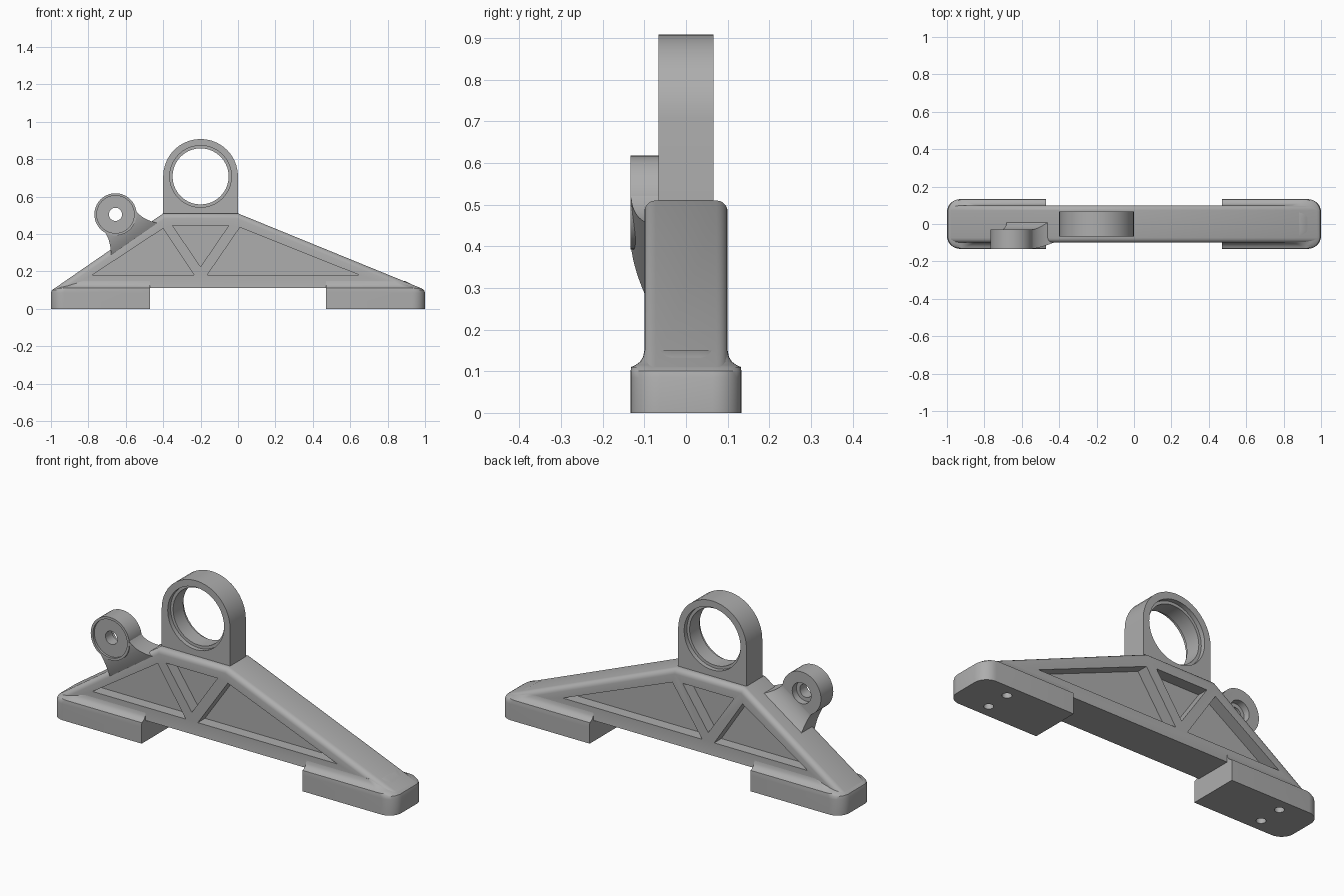
import bpy, bmesh, math
from mathutils import Vector

if "Cube" in bpy.data.objects:
    bpy.data.objects.remove(bpy.data.objects["Cube"])

grey = bpy.data.materials.new("plain grey")
grey.use_nodes = True
grey.diffuse_color = (0.42, 0.42, 0.42, 1)
grey.node_tree.nodes["Principled BSDF"].inputs["Base Color"].default_value = grey.diffuse_color


def loft(name, rings):
    """Closed solid through a stack of matching rings of points."""
    bm = bmesh.new()
    rows = [[bm.verts.new(p) for p in ring] for ring in rings]
    for a, b in zip(rows, rows[1:]):
        for i in range(len(a)):
            j = (i + 1) % len(a)
            bm.faces.new((a[i], a[j], b[j], b[i]))
    bm.faces.new(rows[0][::-1])
    bm.faces.new(rows[-1])
    bmesh.ops.recalc_face_normals(bm, faces=bm.faces)
    mesh = bpy.data.meshes.new(name)
    bm.to_mesh(mesh)
    bm.free()
    mesh.materials.append(grey)
    obj = bpy.data.objects.new(name, mesh)
    bpy.context.collection.objects.link(obj)
    return obj


def prism(name, outline, y0, y1):
    return loft(name, [[(x, y, z) for x, z in outline] for y in (y0, y1)])


def arc(cx, cz, r, start=0, end=360, n=40):
    count = n if end - start == 360 else n + 1
    angles = [math.radians(start + (end - start) * i / n) for i in range(count)]
    return [(cx + r * math.cos(a), cz + r * math.sin(a)) for a in angles]


def combine(obj, others, operation):
    """Apply booleans and discard the helper objects."""
    for other in others:
        other.hide_render = True
        mod = obj.modifiers.new("combine", 'BOOLEAN')
        mod.operation = operation
        mod.solver = 'EXACT'
        mod.object = other
    graph = bpy.context.evaluated_depsgraph_get()
    mesh = bpy.data.meshes.new_from_object(obj.evaluated_get(graph))
    obj.modifiers.clear()
    obj.data = mesh
    for other in others:
        bpy.data.objects.remove(other)


# Truss body: sloped slab with rounded upper rims
body = prism("truss_body", [(-0.98, 0.11), (0.98, 0.11), (0, 0.51), (-0.4, 0.51)], -0.1, 0.1)
bm = bmesh.new()
bm.from_mesh(body.data)
rims = [e for e in bm.edges
        if abs(e.verts[0].co.y - e.verts[1].co.y) < 0.01
        and max(v.co.z for v in e.verts) > 0.2]
bmesh.ops.bevel(bm, geom=rims, offset=0.027, segments=5, profile=0.5, affect='EDGES')
bm.to_mesh(body.data)
bm.free()

# Triangular pockets on both faces
pockets = [
    [(-0.78, 0.18), (-0.235, 0.18), (-0.4, 0.43)],
    [(-0.35, 0.445), (-0.2, 0.225), (-0.05, 0.445)],
    [(-0.165, 0.18), (0.65, 0.18), (0.01, 0.435)],
]
combine(body, [prism("pocket_cutter", tri, s * 0.04, s * 0.2)
               for tri in pockets for s in (-1, 1)], 'DIFFERENCE')


# Feet: rounded pads blending up into the slab, with screw holes below
def foot_ring(side, z, outer, half, radius):
    inner = 0.47
    pts = arc(outer - radius, half - radius, radius, 90, 0, 8)
    pts += [(x, -y) for x, y in reversed(pts)]
    pts += [(inner, -half), (inner, half)]
    return [(side * x, y, z) for x, y in pts]


foot_levels = [(0, 1, 0.133), (0.085, 1, 0.133), (0.1, 0.995, 0.133), (0.11, 0.98, 0.132),
               (0.115, 0.965, 0.121), (0.123, 0.945, 0.11), (0.135, 0.92, 0.103), (0.15, 0.89, 0.1)]
for side, label in ((1, "left"), (-1, "right")):
    foot = loft(label + "_foot", [foot_ring(side, z, x, h, 0.07) for z, x, h in foot_levels])
    holes = []
    for y in (-0.065, 0.065):
        holes.append(loft("hole_cutter", [[(px, py, z) for px, py in arc(side * 0.81, y, 0.023, n=20)]
                                          for z in (-0.05, 0.08)]))
    combine(foot, holes, 'DIFFERENCE')

# Large bearing ring on a square root, counterbored from each side
cx, cz = -0.2, 0.708
ring = prism("bearing_ring", [(-0.4, 0.48), (0, 0.48)] + arc(cx, cz, 0.2, 0, 180, 20), -0.066, 0.066)
combine(ring, [prism("bore_cutter", arc(cx, cz, r), a, b)
               for r, a, b in ((0.15, -0.2, 0.2), (0.165, -0.2, -0.042), (0.165, 0.042, 0.2))],
        'DIFFERENCE')

# Small offset lug with a flared neck standing on the short slope
lx, lz = -0.655, 0.505
lug = prism("pivot_lug", arc(lx, lz, 0.113), -0.133, -0.03)
along = Vector((0.58, 0, 0.4)).normalized()
normal = Vector((-along.z, 0, along.x))
base = Vector((lx, 0, lz)) - normal * 0.14
sections = []
for i in range(9):
    s = i / 8
    flare = (1 - s) ** 2
    half = 0.1 + 0.055 * flare
    front, back = -0.1325 + 0.035 * flare, -0.031 + 0.065 * flare
    centre = base + normal * (-0.03 + 0.13 * s) + along * 0.008 * flare
    sections.append([centre + along * a + Vector((0, y, 0))
                     for a, y in ((-half, front), (half, front), (half, back), (-half, back))])
combine(lug, [loft("lug_neck", sections)], 'UNION')
combine(lug, [prism("lug_cutter", arc(lx, lz, r), a, b)
              for r, a, b in ((0.035, -0.3, 0.2), (0.1, -0.3, -0.121), (0.055, -0.065, 0.2))],
        'DIFFERENCE')

# Smooth shading with crisp edges
for obj in bpy.context.scene.objects:
    obj.select_set(obj.type == 'MESH' and grey.name in obj.data.materials)
bpy.context.view_layer.objects.active = body
bpy.ops.object.shade_smooth_by_angle(angle=math.radians(32))
